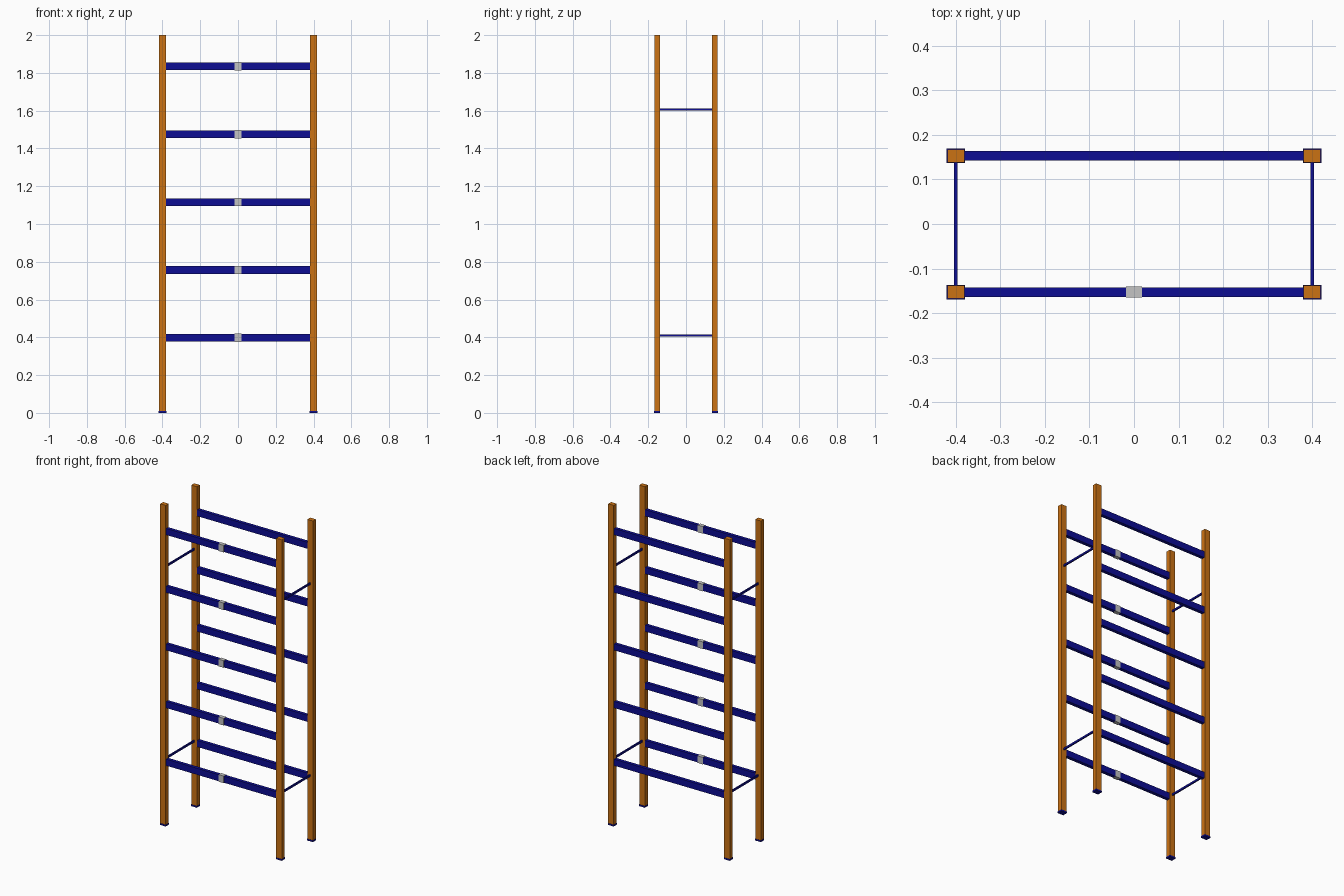
import bpy

cube = bpy.data.objects.get("Cube")
if cube:
    bpy.data.objects.remove(cube, do_unlink=True)


def material(name, rgb):
    mat = bpy.data.materials.new(name)
    mat.use_nodes = True
    mat.diffuse_color = (*rgb, 1)
    mat.node_tree.nodes["Principled BSDF"].inputs["Base Color"].default_value = (*rgb, 1)
    return mat


orange = material("orange paint", (0.60, 0.17, 0.007))
navy = material("navy paint", (0.004, 0.004, 0.29))
grey = material("light grey label", (0.55, 0.55, 0.55))


def box(name, center, size, mat):
    bpy.ops.mesh.primitive_cube_add(size=1, location=center)
    obj = bpy.context.object
    obj.name = name
    obj.scale = size
    bpy.ops.object.transform_apply(location=False, rotation=False, scale=True)
    obj.data.materials.append(mat)
    return obj


POST_X, POST_Y = 0.40, 0.153
POST_W, POST_D = 0.038, 0.029
FOOT_H = 0.01
HEIGHT = 2.0
SIDES = {"right": -1, "left": 1}
ENDS = {"front": -1, "back": 1}

# Uprights standing on thin foot plates
for side, sx in SIDES.items():
    for end, sy in ENDS.items():
        x, y = sx * POST_X, sy * POST_Y
        box(f"{end}_{side}_post", (x, y, (HEIGHT + FOOT_H) / 2),
            (POST_W, POST_D, HEIGHT - FOOT_H), orange)
        box(f"{end}_{side}_foot", (x, y, FOOT_H / 2),
            (0.041, 0.033, FOOT_H), navy)

# Shelf beams, with a label sleeve around each front one
beam_length = 2 * POST_X - POST_W
for level in range(5):
    z = 0.397 + level * 0.3595
    for end, sy in ENDS.items():
        box(f"{end}_beam_{level + 1}", (0, sy * POST_Y, z),
            (beam_length, 0.021, 0.04), navy)
    box(f"label_{level + 1}", (0, -POST_Y, z), (0.035, 0.025, 0.044), grey)

# Thin ties joining the front and back posts
for side, sx in SIDES.items():
    for level, z in {"lower": 0.41, "upper": 1.606}.items():
        box(f"{level}_{side}_tie", (sx * POST_X, 0, z),
            (0.008, 2 * POST_Y - POST_D, 0.012), navy)
